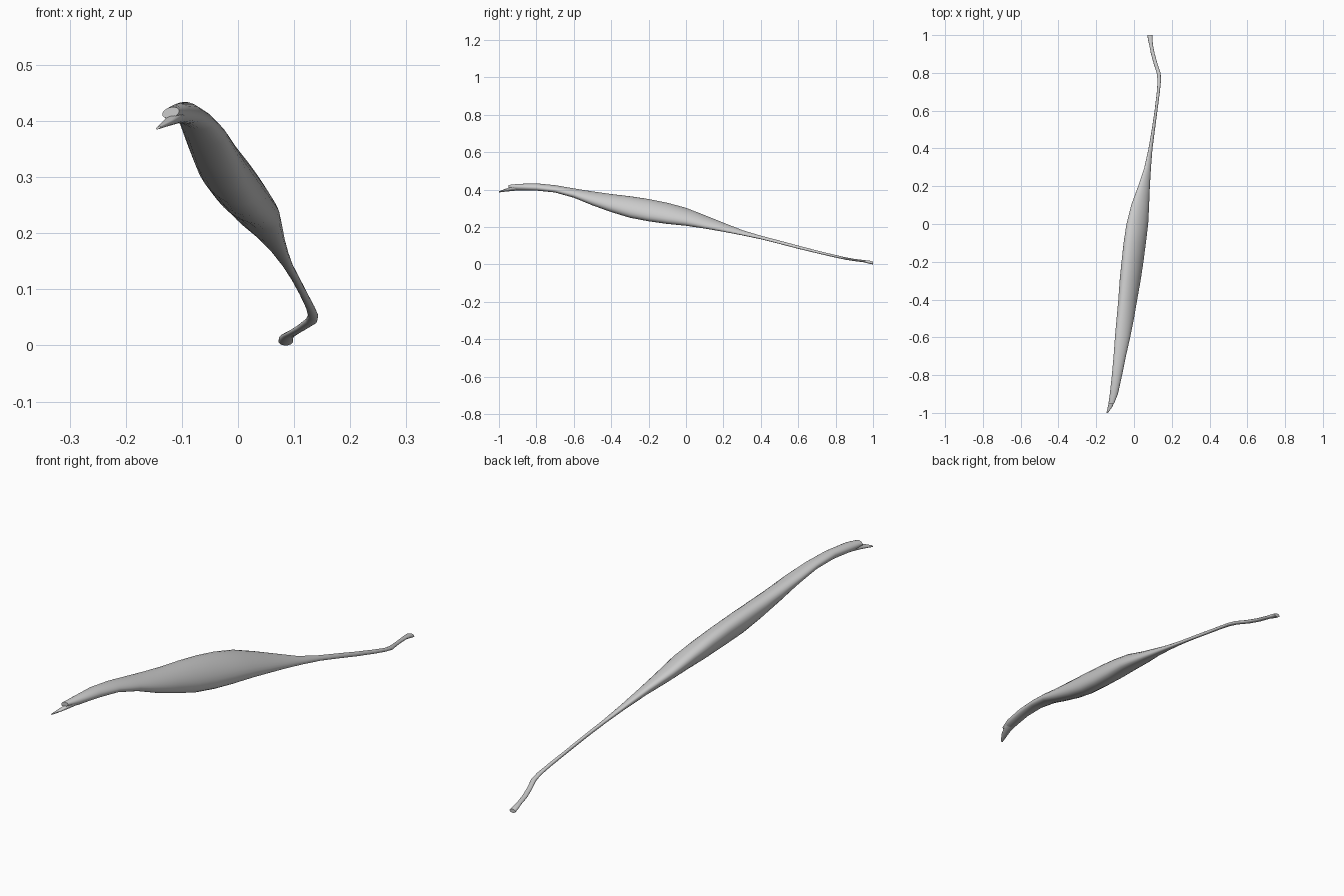
import bpy, bmesh, math

SEGMENTS = 24


def loft(name, sections):
    """Skin skewed oval sections: y, x min, x max, z min, z max, diagonal lean."""
    bm = bmesh.new()
    rings = []
    for y, x0, x1, z0, z1, lean in sections:
        phase = math.acos(lean)
        ring = []
        for i in range(SEGMENTS):
            t = 2 * math.pi * i / SEGMENTS
            ring.append(bm.verts.new(((x0 + x1) / 2 + (x1 - x0) / 2 * math.cos(t), y,
                                      (z0 + z1) / 2 + (z1 - z0) / 2 * math.cos(t + phase))))
        rings.append(ring)
    for a, b in zip(rings, rings[1:]):
        for i in range(SEGMENTS):
            j = (i + 1) % SEGMENTS
            bm.faces.new((a[i], a[j], b[j], b[i]))
    bm.faces.new(rings[0])
    bm.faces.new(rings[-1])
    bmesh.ops.recalc_face_normals(bm, faces=bm.faces)
    mesh = bpy.data.meshes.new(name)
    bm.to_mesh(mesh)
    bm.free()
    obj = bpy.data.objects.new(name, mesh)
    bpy.context.collection.objects.link(obj)
    for p in mesh.polygons:
        p.use_smooth = len(p.vertices) == 4
    return obj


# Fleshy belly: flattened diagonally, fullest around the middle
loft("muscle_belly", [
    (-0.95, -.135, -.105, .405, .425, .30),
    (-0.90, -.128, -.085, .396, .431, .10),
    (-0.80, -.117, -.063, .395, .434, -.20),
    (-0.70, -.108, -.043, .385, .424, -.30),
    (-0.60, -.101, -.020, .357, .407, -.35),
    (-0.50, -.092, .000, .316, .391, -.40),
    (-0.40, -.083, .017, .280, .377, -.40),
    (-0.30, -.076, .035, .250, .365, -.45),
    (-0.20, -.066, .050, .231, .350, -.50),
    (-0.10, -.055, .063, .217, .330, -.52),
    (0.00, -.040, .075, .207, .303, -.55),
    (0.10, -.015, .080, .192, .264, -.60),
    (0.20, .022, .084, .175, .224, -.60),
    (0.30, .055, .090, .156, .184, -.50),
    (0.40, .077, .098, .135, .154, -.40),
])

# Long thin tendon, bending inward to a small flared end
loft("tendon", [
    (0.40, .077, .098, .135, .154, -.40),
    (0.50, .094, .111, .110, .128, -.40),
    (0.60, .109, .124, .084, .101, -.30),
    (0.70, .121, .137, .060, .075, -.20),
    (0.76, .125, .143, .046, .060, 0),
    (0.80, .120, .141, .037, .051, 0),
    (0.85, .104, .124, .026, .039, .20),
    (0.90, .090, .110, .018, .030, .20),
    (0.95, .080, .100, .012, .024, 0),
    (0.98, .073, .098, .004, .021, 0),
    (1.00, .072, .098, .000, .015, 0),
])

# Pointed prong under the notch at the upper end
loft("front_prong", [
    (-1.00, -.146, -.138, .385, .391, .50),
    (-0.97, -.139, -.116, .389, .403, .50),
    (-0.93, -.129, -.098, .393, .416, .40),
    (-0.88, -.122, -.085, .397, .425, .10),
])
